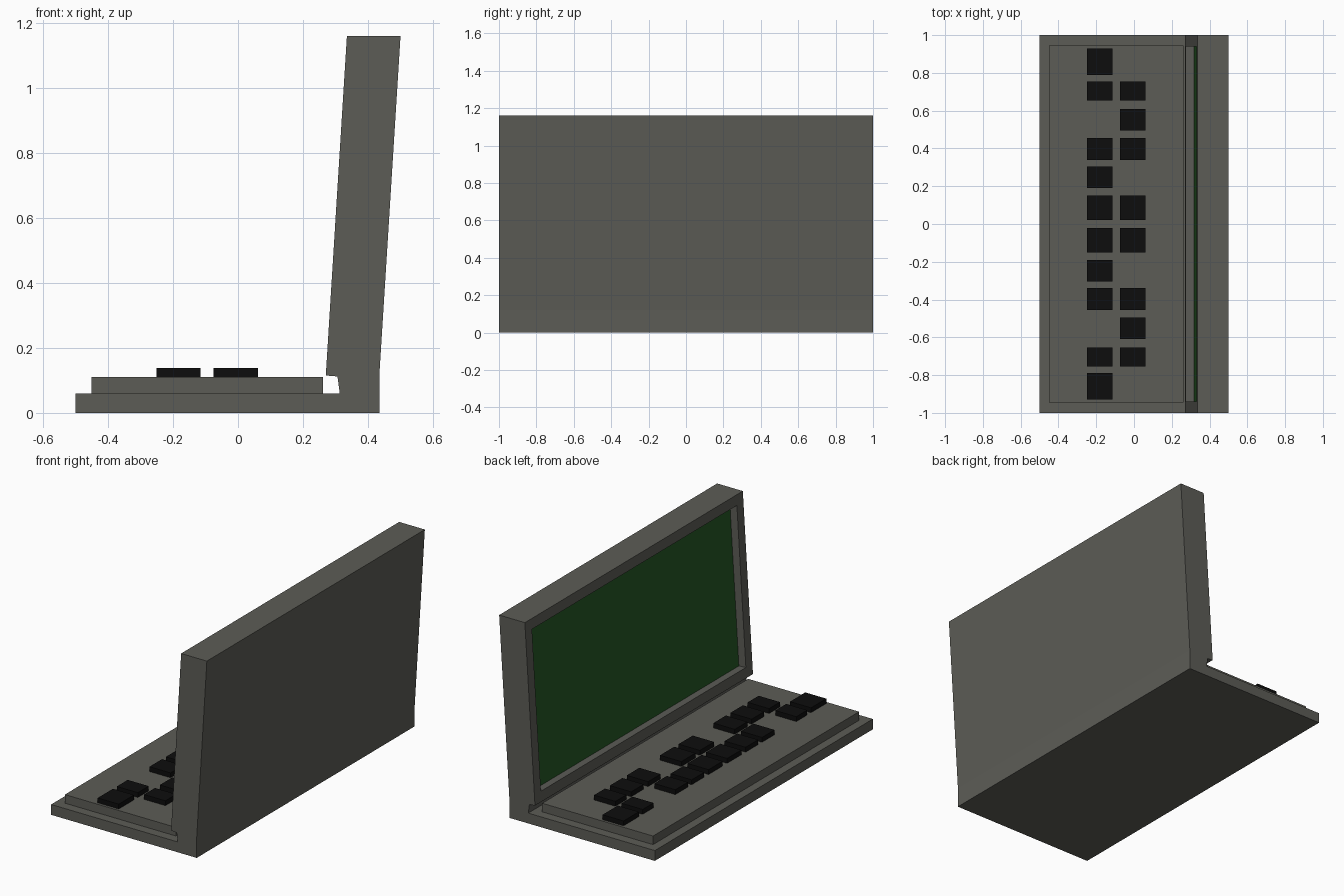
import bpy, bmesh
from mathutils import Vector

if "Cube" in bpy.data.objects:
    bpy.data.objects.remove(bpy.data.objects["Cube"])


def material(name, rgb):
    m = bpy.data.materials.new(name)
    m.diffuse_color = (*rgb, 1)
    m.use_nodes = True
    m.node_tree.nodes["Principled BSDF"].inputs["Base Color"].default_value = m.diffuse_color
    return m


GREY = material("warm grey", (0.108, 0.108, 0.094))
GREEN = material("screen green", (0.018, 0.098, 0.018))
BLACK = material("key black", (0.004, 0.004, 0.004))


def make_object(name, bm, *mats):
    mesh = bpy.data.meshes.new(name)
    bm.to_mesh(mesh)
    bm.free()
    for m in mats:
        mesh.materials.append(m)
    ob = bpy.data.objects.new(name, mesh)
    bpy.context.collection.objects.link(ob)
    return ob


def add_box(bm, x0, x1, y0, y1, z0, z1):
    verts = bmesh.ops.create_cube(bm, size=1)["verts"]
    for v in verts:
        v.co = Vector(((x0 + x1) / 2 + v.co.x * (x1 - x0),
                       (y0 + y1) / 2 + v.co.y * (y1 - y0),
                       (z0 + z1) / 2 + v.co.z * (z1 - z0)))


# Case: base, hinge notch and leaning lid as one extruded profile
profile = [(-0.5, 0), (0.435, 0), (0.435, 0.12), (0.5, 1.16), (0.335, 1.16),
           (0.27, 0.115), (0.306, 0.112), (0.313, 0.06), (-0.5, 0.06)]
bm = bmesh.new()
cap = bm.faces.new([bm.verts.new((x, -1, z)) for x, z in profile])
ext = bmesh.ops.extrude_face_region(bm, geom=[cap], use_keep_orig=True)
bmesh.ops.translate(bm, vec=(0, 2, 0),
                    verts=[g for g in ext["geom"] if isinstance(g, bmesh.types.BMVert)])
bmesh.ops.recalc_face_normals(bm, faces=bm.faces[:])

# Screen: inset the sloped front of the lid, then sink it
front = max((f for f in bm.faces if f.normal.x < -0.9), key=lambda f: f.calc_area())
normal = front.normal.copy()
bmesh.ops.inset_region(bm, faces=[front], thickness=0.06, use_even_offset=True)
screen = bmesh.ops.extrude_discrete_faces(bm, faces=[front])["faces"][0]
bmesh.ops.translate(bm, vec=normal * -0.045, verts=screen.verts[:])
screen.material_index = 1
make_object("case_and_screen", bm, GREY, GREEN)

# Raised keyboard deck
bm = bmesh.new()
add_box(bm, -0.45, 0.262, -0.945, 0.945, 0.06, 0.11)
make_object("keyboard_deck", bm, GREY)

# Keys: two rows of blocks, mirrored left to right
rows = {
    (-0.25, -0.115): [(0.79, 0.93), (0.655, 0.755), (0.34, 0.455), (0.19, 0.305), (0.02, 0.15)],
    (-0.075, 0.062): [(0.655, 0.755), (0.495, 0.61), (0.34, 0.455), (0.02, 0.15)],
}
bm = bmesh.new()
for (x0, x1), spans in rows.items():
    for y0, y1 in spans:
        add_box(bm, x0, x1, y0, y1, 0.108, 0.138)
        add_box(bm, x0, x1, -y1, -y0, 0.108, 0.138)
make_object("keys", bm, BLACK)
